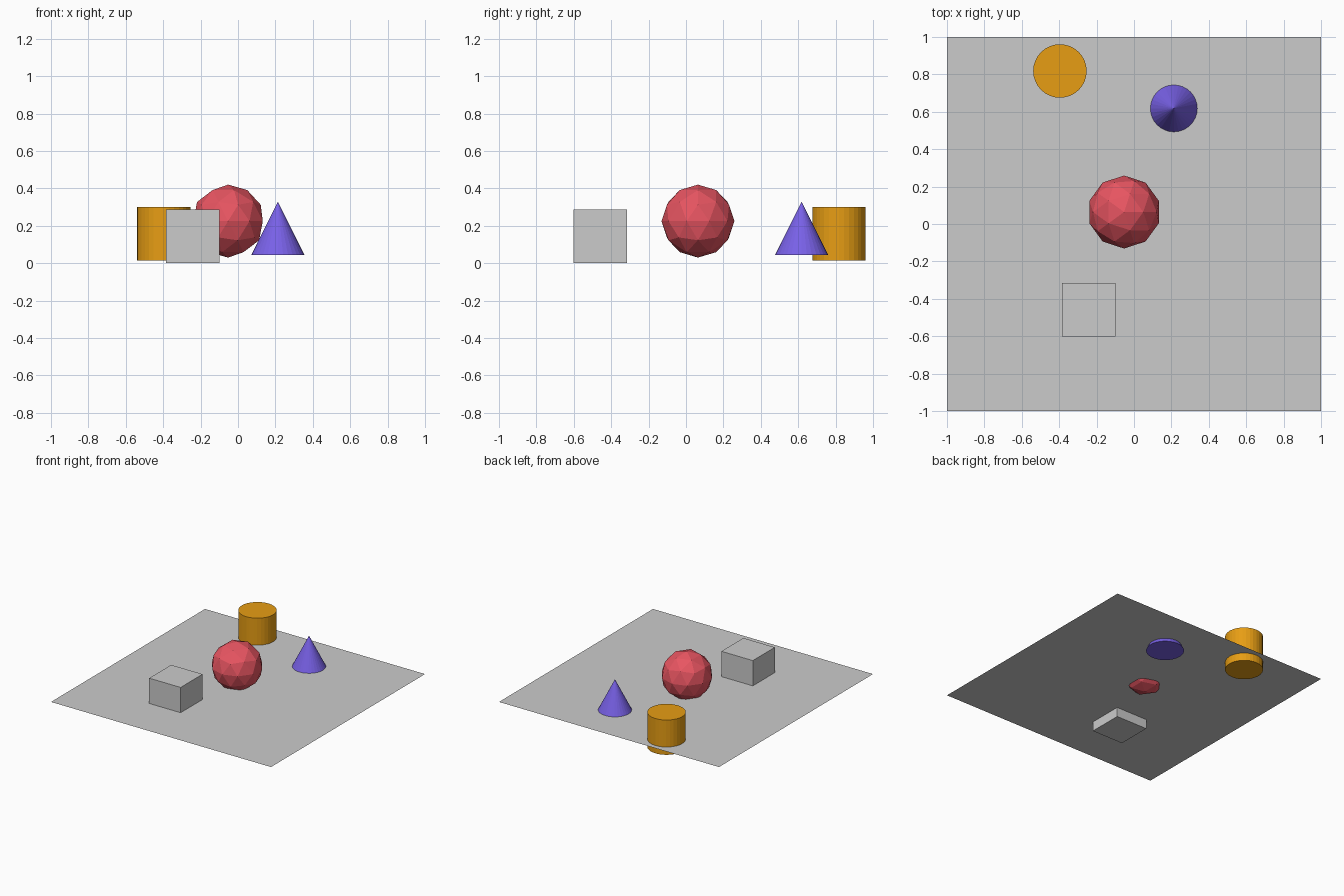
import bpy

if "Cube" in bpy.data.objects:
    bpy.data.objects.remove(bpy.data.objects["Cube"])


def finish(name, color=None):
    obj = bpy.context.object
    obj.name = name
    if color:
        mat = bpy.data.materials.new(name + "_color")
        mat.diffuse_color = (*color, 1.0)
        mat.use_nodes = True
        mat.node_tree.nodes["Principled BSDF"].inputs["Base Color"].default_value = mat.diffuse_color
        obj.data.materials.append(mat)
    return obj


R = 1 / 7  # half size shared by the small solids
mesh = bpy.ops.mesh

# Thin base sheet, cutting through the lower part of each solid
mesh.primitive_plane_add(size=2, location=(0, 0, 0.078))
finish("base_sheet")

# Grey cube
mesh.primitive_cube_add(size=2 * R, location=(-0.243, -0.459, R))
finish("cube")

# Faceted red ball
mesh.primitive_ico_sphere_add(subdivisions=2, radius=0.195,
                              location=(-0.053, 0.064, 0.225))
finish("faceted_ball", (0.8, 0.09, 0.12))

# Purple cone
mesh.primitive_cone_add(vertices=32, radius1=R, radius2=0, depth=2 * R,
                        location=(0.213, 0.618, 0.043 + R))
finish("cone", (0.19, 0.12, 0.8))

# Orange cylinder
mesh.primitive_cylinder_add(vertices=32, radius=R, depth=2 * R,
                            location=(-0.396, 0.818, 0.014 + R))
finish("cylinder", (0.8, 0.34, 0.007))
